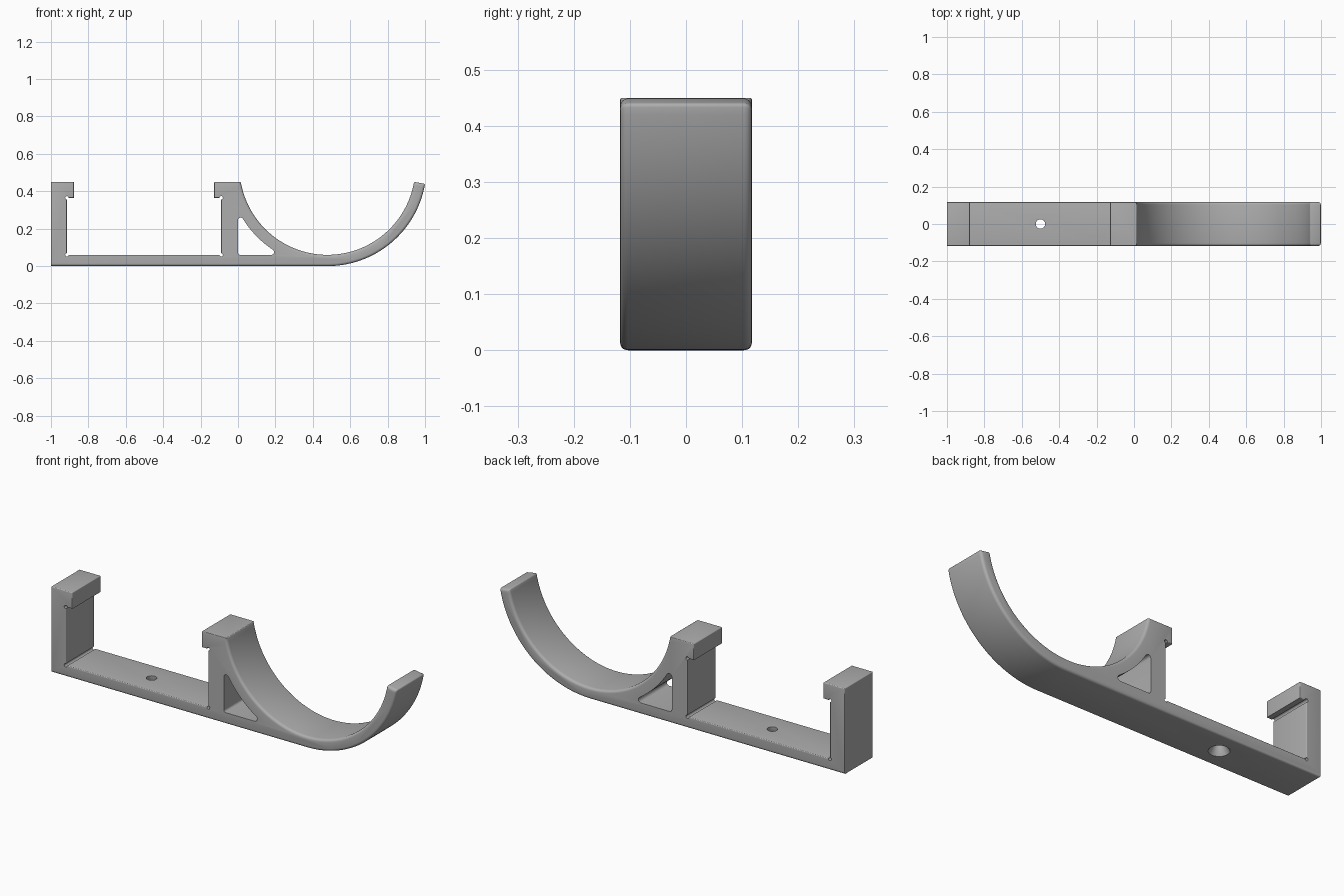
import bpy, bmesh, math
from mathutils import Matrix

default = bpy.data.objects.get("Cube")
if default:
    bpy.data.objects.remove(default, do_unlink=True)

HALF = 0.1175            # half depth along y
CX, CZ = 0.478, 0.53     # cradle centre
R_IN, R_OUT = 0.47, 0.53
BASE, TOP, LIP = 0.06, 0.45, 0.365
TIP = math.radians(-9.8)

grey = bpy.data.materials.new("Grey plastic")
grey.use_nodes = True
grey.diffuse_color = (0.42, 0.42, 0.42, 1)
grey.node_tree.nodes["Principled BSDF"].inputs["Base Color"].default_value = grey.diffuse_color


def arc(cx, cz, r, a0, a1, n):
    return [(cx + r * math.cos(a0 + (a1 - a0) * i / n),
             cz + r * math.sin(a0 + (a1 - a0) * i / n)) for i in range(n + 1)]


def make_object(name, bm, helper=False):
    bmesh.ops.recalc_face_normals(bm, faces=bm.faces)
    mesh = bpy.data.meshes.new(name)
    bm.to_mesh(mesh)
    bm.free()
    mesh.materials.append(grey)
    obj = bpy.data.objects.new(name, mesh)
    bpy.context.collection.objects.link(obj)
    if helper:
        obj.hide_render = True
        obj.hide_set(True)
    return obj


def prism(points, half):
    """Extrude an x-z outline through the depth."""
    bm = bmesh.new()
    face = bm.faces.new([bm.verts.new((x, -half, z)) for x, z in points])
    moved = bmesh.ops.extrude_face_region(bm, geom=[face])["geom"]
    bmesh.ops.translate(bm, vec=(0, 2 * half, 0),
                        verts=[v for v in moved if isinstance(v, bmesh.types.BMVert)])
    return bm


# Side profile: base, cradle, centre post with hook, end post with hook
half_pi = math.pi / 2
inner_left = -math.pi + math.asin((CZ - TOP) / R_IN)
outline = [(-1, 0)]
outline += arc(CX, CZ, R_OUT, -half_pi, TIP, 36)
outline += arc(CX, CZ, R_IN, TIP, inner_left, 64)
outline += [(-0.127, TOP), (-0.127, LIP), (-0.09, LIP), (-0.09, BASE),
            (-0.915, BASE), (-0.915, LIP), (-0.877, LIP), (-0.877, TOP), (-1, TOP)]
bm = prism(outline, HALF)

# Wide rounding on cradle and underside, fine rounding on the other outer edges
weight = bm.edges.layers.float.new("bevel_weight_edge")
for e in bm.edges:
    a, b = (v.co for v in e.verts)
    mid = (a + b) / 2
    along_depth = abs(a.y - b.y) > HALF
    if along_depth:
        tip = mid.x > 0.9 and mid.z > 0.43
        e[weight] = 0.5 if tip else 0.3 if mid.z > 0.44 or mid.z < 0.001 and mid.x < 0 else 0
    elif mid.x > 0.003 or mid.z < 0.001:
        e[weight] = 1.0
    else:
        e[weight] = 0.3
bracket = make_object("holder_bracket", bm)

bevel = bracket.modifiers.new("Rounding", "BEVEL")
bevel.limit_method = "WEIGHT"
bevel.width = 0.014
bevel.segments = 4
bevel.use_clamp_overlap = False


def cut(cutter):
    mod = bracket.modifiers.new(cutter.name, "BOOLEAN")
    mod.operation = "DIFFERENCE"
    mod.solver = "EXACT"
    mod.object = cutter


# Rounded triangular window under the cradle
window = arc(0.012, 0.072, 0.012, -math.pi, -half_pi, 5)
window += arc(0.178, 0.075, 0.015, -half_pi, math.radians(50), 8)
a0, a1 = (-math.pi + math.acos((CX - x) / R_OUT) for x in (0.18, 0.03))
window += arc(CX, CZ, R_OUT, a0, a1, 14)
window += arc(0.014, 0.245, 0.014, math.radians(35), math.pi, 8)
cut(make_object("window_cutter", prism(window, 0.2), True))

# Small relief grooves in the inside corners
for i, (x, z) in enumerate([(-0.915, BASE), (-0.915, LIP), (-0.09, BASE), (-0.09, LIP)]):
    groove = arc(x, z, 0.009, 0, 2 * math.pi, 16)[:-1]
    cut(make_object("groove_cutter_%d" % i, prism(groove, 0.2), True))

# Screw hole with countersink from below
for name, r1, r2, z0, z1 in (("screw_hole_cutter", 0.025, 0.025, -0.1, 0.15),
                             ("countersink_cutter", 0.056, 0.024, -0.01, 0.04)):
    bm = bmesh.new()
    bmesh.ops.create_cone(bm, cap_ends=True, segments=32, radius1=r1, radius2=r2,
                          depth=z1 - z0, matrix=Matrix.Translation((-0.5, 0, (z0 + z1) / 2)))
    cut(make_object(name, bm, True))

# Apply the cuts and smooth the curved surfaces
bpy.ops.object.select_all(action="DESELECT")
bracket.select_set(True)
bpy.context.view_layer.objects.active = bracket
for mod in list(bracket.modifiers):
    bpy.ops.object.modifier_apply(modifier=mod.name)
for obj in [o for o in bpy.data.objects if o.name.split(".")[0].rstrip("_0123").endswith("cutter")]:
    bpy.data.objects.remove(obj, do_unlink=True)
bpy.ops.object.shade_smooth_by_angle(angle=math.radians(35))
